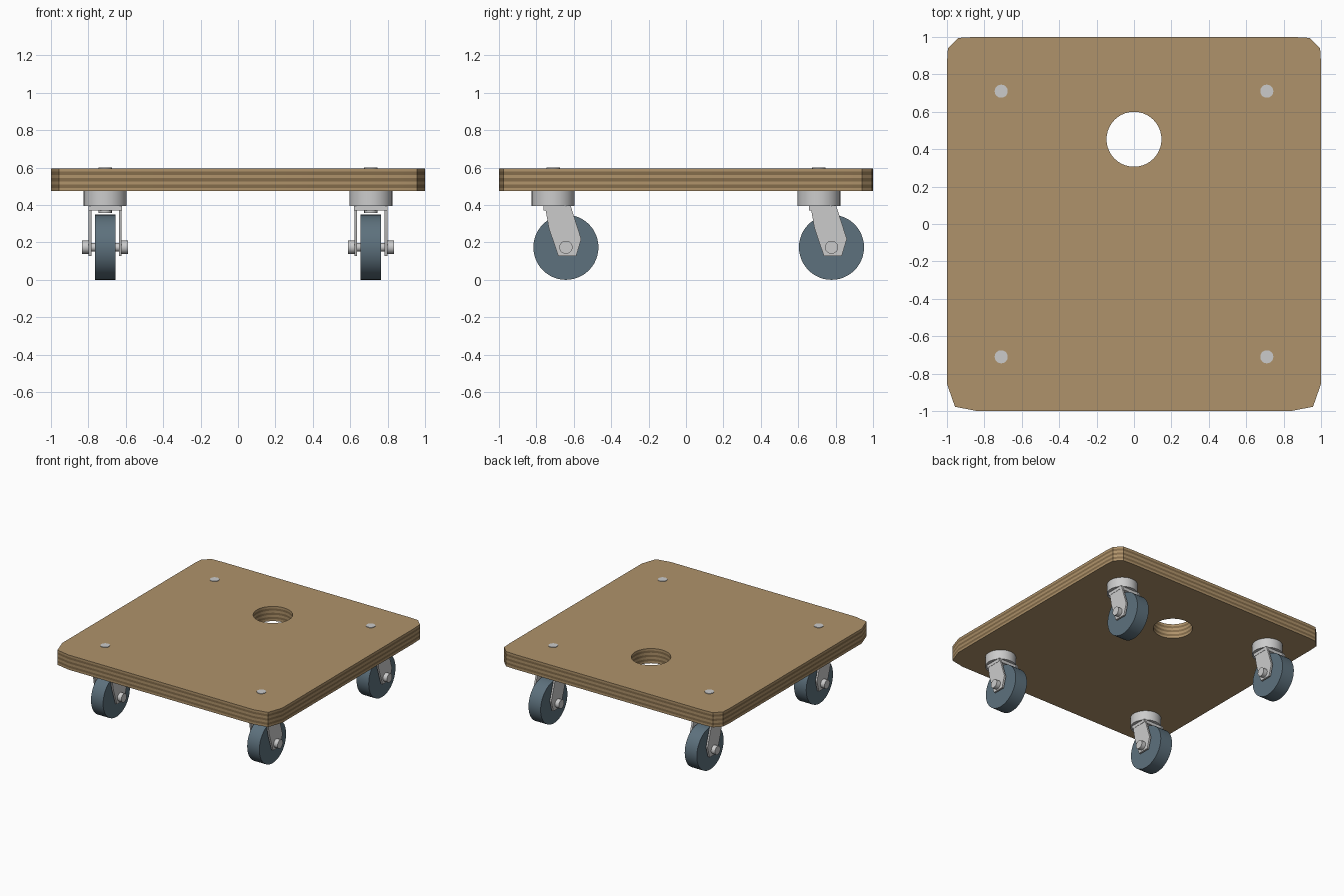
import bpy, bmesh, math
from mathutils import Matrix

if "Cube" in bpy.data.objects:
    bpy.data.objects.remove(bpy.data.objects["Cube"])


def material(name, color):
    m = bpy.data.materials.new(name)
    m.diffuse_color = (*color, 1)
    m.use_nodes = True
    m.node_tree.nodes["Principled BSDF"].inputs["Base Color"].default_value = m.diffuse_color
    return m


wood = material("light_wood", (0.43, 0.29, 0.145))
ply = material("dark_ply", (0.23, 0.15, 0.07))
rubber = material("blue_grey_rubber", (0.11, 0.165, 0.205))


def finish(bm, name, mats=()):
    bmesh.ops.recalc_face_normals(bm, faces=bm.faces[:])
    me = bpy.data.meshes.new(name)
    bm.to_mesh(me)
    bm.free()
    for m in mats:
        me.materials.append(m)
    me.shade_smooth()
    me.set_sharp_from_angle(angle=math.radians(30))
    return me


def cylinder(bm, r, a, b, axis="Z", at=(0, 0, 0), seg=32):
    rot = Matrix.Rotation(math.pi / 2, 4, "Y") if axis == "X" else Matrix()
    mat = Matrix.Translation(at) @ rot @ Matrix.Translation((0, 0, (a + b) / 2))
    bmesh.ops.create_cone(bm, cap_ends=True, segments=seg, radius1=r, radius2=r,
                          depth=b - a, matrix=mat)


def box(bm, x, y0, y1, z0, z1):
    mat = Matrix.Translation((0, (y0 + y1) / 2, (z0 + z1) / 2)) @ Matrix.Diagonal(
        (2 * x, y1 - y0, z1 - z0, 1))
    bmesh.ops.create_cube(bm, size=1, matrix=mat)


def prism(bm, profile, x0, x1):
    a = [bm.verts.new((x0, y, z)) for y, z in profile]
    b = [bm.verts.new((x1, y, z)) for y, z in profile]
    bm.faces.new(a)
    bm.faces.new(b[::-1])
    for i in range(len(a)):
        bm.faces.new((a[i - 1], a[i], b[i], b[i - 1]))


def place(name, me, loc=(0, 0, 0)):
    ob = bpy.data.objects.new(name, me)
    ob.location = loc
    bpy.context.collection.objects.link(ob)


# Plywood board with clipped corners, hand hole and striped edges
half = [(0.84, -1), (0.957, -0.977), (1, -0.855), (1, 0.86), (0.995, 0.94),
        (0.94, 0.995), (0.85, 1)]
outline = half + [(-x, y) for x, y in reversed(half)]
hole = [(0.147 * math.cos(t * math.tau / 40), 0.453 + 0.147 * math.sin(t * math.tau / 40))
        for t in range(40)]
Z0, Z1, LAYERS = 0.475, 0.596, 7
bm = bmesh.new()
rim_edges = {0: [], LAYERS: []}
for loop in (outline, hole):
    rings = [[bm.verts.new((x, y, Z0 + (Z1 - Z0) * k / LAYERS)) for x, y in loop]
             for k in range(LAYERS + 1)]
    for k in range(LAYERS):
        lo, hi = rings[k], rings[k + 1]
        for i in range(len(loop)):
            f = bm.faces.new((lo[i - 1], lo[i], hi[i], hi[i - 1]))
            f.material_index = k % 2
    for k in rim_edges:
        rim_edges[k] += [bm.edges.get((rings[k][i - 1], rings[k][i]))
                         for i in range(len(loop))]
for edges in rim_edges.values():
    bmesh.ops.triangle_fill(bm, use_beauty=True, use_dissolve=False, edges=edges)
place("board", finish(bm, "board", (wood, ply)))

# Caster parts, modelled around the swivel axis
AXLE = (0, 0.068, 0.174)

bm = bmesh.new()
cylinder(bm, 0.174, -0.055, 0.055, "X", AXLE, 48)
wheel = finish(bm, "wheel", (rubber,))

bm = bmesh.new()
cylinder(bm, 0.115, 0.396, 0.476, seg=40)
swivel = finish(bm, "swivel_housing")

bm = bmesh.new()
cylinder(bm, 0.035, 0.357, 0.6)
bolt = finish(bm, "swivel_bolt")

bm = bmesh.new()
box(bm, 0.09, -0.053, 0.09, 0.371, 0.397)
arm = [(-0.045, 0.397), (0.093, 0.397), (0.15, 0.218), (0.123, 0.128),
       (0.027, 0.128), (-0.023, 0.275)]
for s in (-1, 1):
    prism(bm, arm, s * 0.073, s * 0.088)
fork = finish(bm, "fork")

bm = bmesh.new()
cylinder(bm, 0.022, -0.1, 0.1, "X", AXLE)
for s in (-1, 1):
    cylinder(bm, 0.035, -0.0175, 0.0175, "X", (s * 0.1055, *AXLE[1:]))
axle = finish(bm, "axle")

# Four casters, all trailing the same way
for xn, x in (("left", -0.71), ("right", 0.71)):
    for yn, y in (("front", -0.71), ("back", 0.71)):
        for me in (wheel, swivel, bolt, fork, axle):
            place(f"{yn}_{xn}_{me.name}", me, (x, y, 0))
